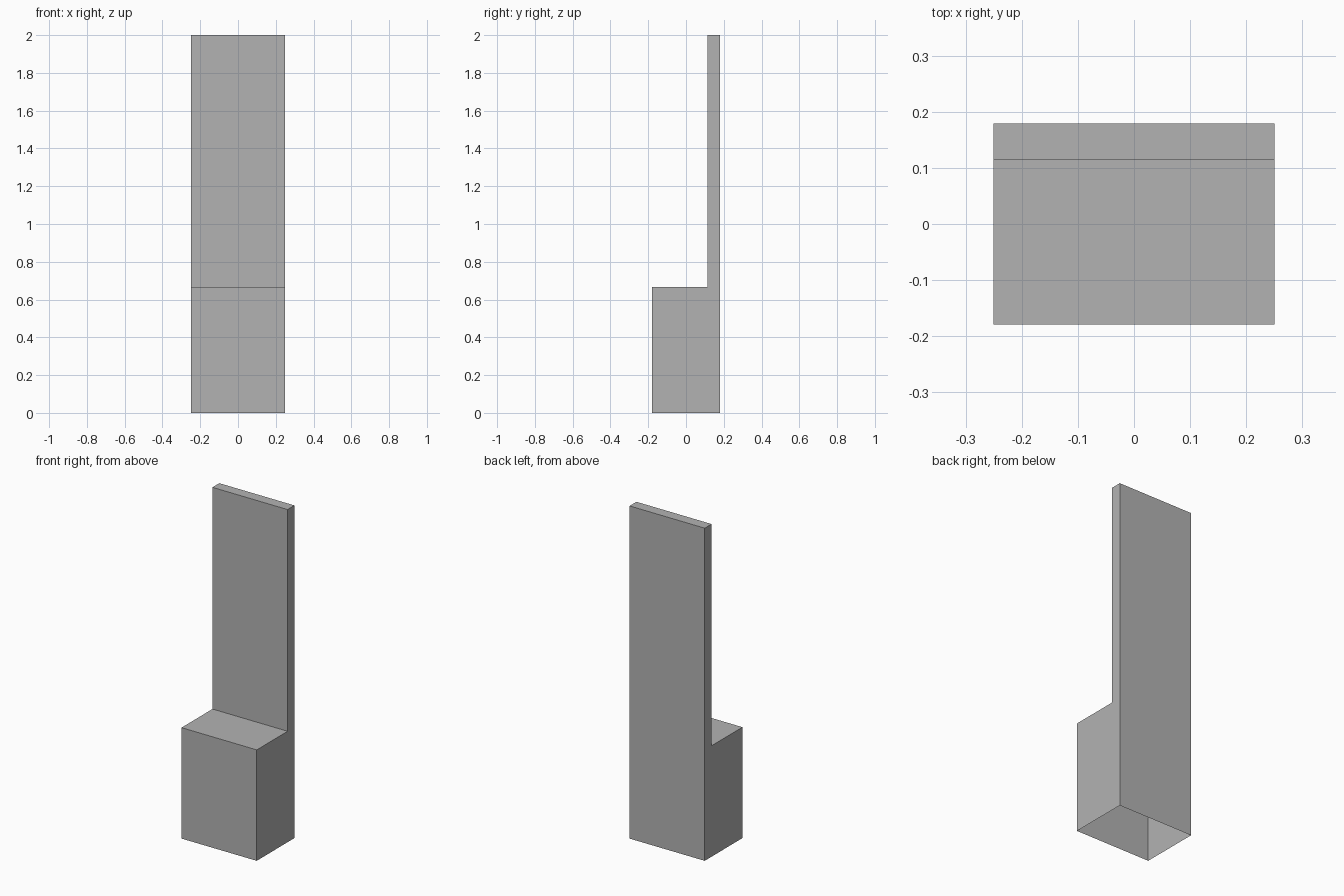
import bpy
import bmesh

cube = bpy.data.objects.get("Cube")
if cube:
    bpy.data.objects.remove(cube, do_unlink=True)

HALF_WIDTH = 0.25
FRONT, STEP, BACK = -0.179, 0.114, 0.179
SEAT_HEIGHT, TOP = 0.667, 2.0

# Plain grey for the whole body
grey = bpy.data.materials.new("plain_grey")
grey.use_nodes = True
colour = (0.45, 0.45, 0.45, 1)
grey.diffuse_color = colour
grey.node_tree.nodes["Principled BSDF"].inputs["Base Color"].default_value = colour

# Side profile: low block in front, tall slab behind
profile = [(FRONT, 0), (BACK, 0), (BACK, TOP), (STEP, TOP),
           (STEP, SEAT_HEIGHT), (FRONT, SEAT_HEIGHT)]

bm = bmesh.new()
side = bm.faces.new([bm.verts.new((-HALF_WIDTH, y, z)) for y, z in profile])
extruded = bmesh.ops.extrude_face_region(bm, geom=[side], use_keep_orig=True)
moved = [v for v in extruded["geom"] if isinstance(v, bmesh.types.BMVert)]
bmesh.ops.translate(bm, verts=moved, vec=(2 * HALF_WIDTH, 0, 0))
bmesh.ops.recalc_face_normals(bm, faces=bm.faces[:])

# The hollow shell is open underneath
bottom = [f for f in bm.faces if all(abs(v.co.z) < 1e-4 for v in f.verts)]
bmesh.ops.delete(bm, geom=bottom, context="FACES_ONLY")

mesh = bpy.data.meshes.new("stepped_shell")
bm.to_mesh(mesh)
bm.free()
mesh.materials.append(grey)
shell = bpy.data.objects.new("stepped_shell", mesh)
bpy.context.collection.objects.link(shell)
